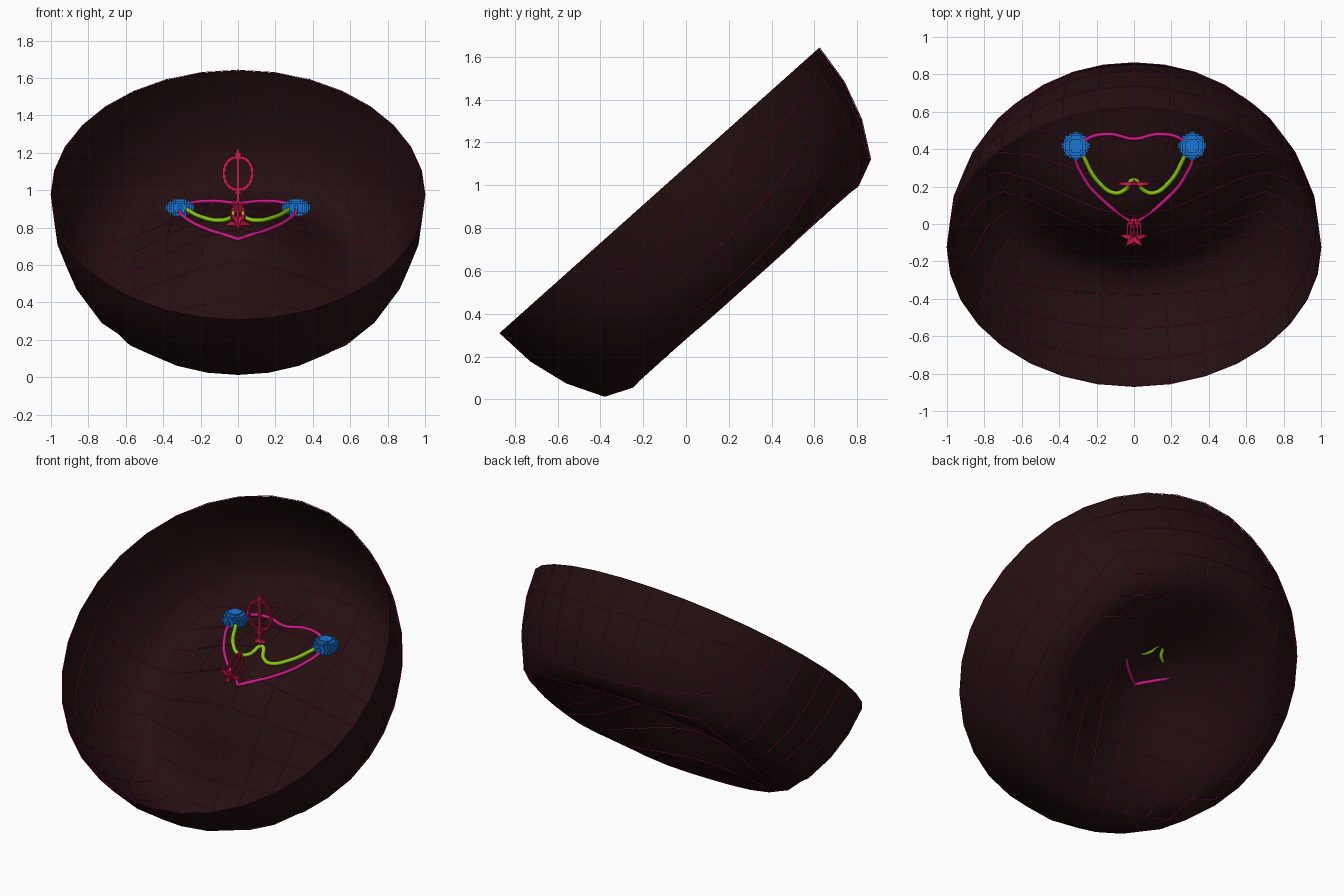
import bpy, bmesh, math
from mathutils import Vector, Matrix

if "Cube" in bpy.data.objects:
    bpy.data.objects.remove(bpy.data.objects["Cube"])

TILT = math.radians(41.75)
PLACE = Matrix.Translation((0, -0.125, 0.975)) @ Matrix.Rotation(TILT, 4, 'X')


def mat(name, rgb):
    m = bpy.data.materials.new(name)
    m.diffuse_color = (*rgb, 1)
    m.use_nodes = True
    m.node_tree.nodes["Principled BSDF"].inputs["Base Color"].default_value = m.diffuse_color
    return m


BROWN = mat("dark brown", (0.018, 0.005, 0.005))
PINK = mat("magenta", (0.62, 0.01, 0.24))
GREEN = mat("lime green", (0.26, 0.60, 0.004))
BLUE = mat("blue", (0.01, 0.18, 0.66))
RED = mat("crimson", (0.62, 0.01, 0.07))


def add(name, bm, material, smooth=False):
    me = bpy.data.meshes.new(name)
    bm.to_mesh(me)
    bm.free()
    for p in me.polygons:
        p.use_smooth = smooth
    me.materials.append(material)
    ob = bpy.data.objects.new(name, me)
    bpy.context.collection.objects.link(ob)
    return ob


def blocky(ob, depth):
    m = ob.modifiers.new("blocks", 'REMESH')
    m.mode = 'BLOCKS'
    m.octree_depth = depth
    m.scale = 0.9
    m.use_remove_disconnected = False


# Bowl: lower half of a quad sphere, its pole pushed up into a soft dimple
def bowl_mesh():
    bm = bmesh.new()
    n = 8
    ang = lambda i: math.tan(math.pi / 4 * (2 * i / n - 1))

    def vert(x, y, z):
        p = Vector((x, y, z)).normalized()
        t = max(0, 1 - (p - Vector((0, 0, -1))).length)
        p.z += 0.75 * (3 * t * t - 2 * t ** 3)
        return bm.verts.new(PLACE @ p)

    def patch(f, cols, rows):
        g = [[vert(*f(ang(i), ang(j))) for j in range(rows + 1)] for i in range(cols + 1)]
        for i in range(cols):
            for j in range(rows):
                bm.faces.new((g[i][j], g[i + 1][j], g[i + 1][j + 1], g[i][j + 1]))

    patch(lambda a, b: (b, a, -1), n, n)
    for k in range(4):
        c, s = round(math.cos(k * math.pi / 2)), round(math.sin(k * math.pi / 2))
        patch(lambda a, b: (c * a + s, s * a - c, b), n, n // 2)
    bmesh.ops.remove_doubles(bm, verts=bm.verts, dist=1e-4)
    bmesh.ops.recalc_face_normals(bm, faces=bm.faces)
    return bm


add("bowl", bowl_mesh(), BROWN, True)

# Thin grid lines along the bowl edges, nudged back and up
grid = add("bowl_grid_lines", bowl_mesh(), PINK)
w = grid.modifiers.new("wire", 'WIREFRAME')
w.thickness = 0.004
w.offset = 0
w.use_even_offset = False
grid.location = (0, 0.002, 0.002)


# Tubes through a few points
def tube(name, pts, radius, material, closed=False, sharp=()):
    cu = bpy.data.curves.new(name, 'CURVE')
    cu.dimensions = '3D'
    cu.bevel_depth = radius
    cu.bevel_resolution = 2
    cu.resolution_u = 8
    cu.use_fill_caps = True
    sp = cu.splines.new('BEZIER')
    sp.bezier_points.add(len(pts) - 1)
    sp.use_cyclic_u = closed
    for i, (b, p) in enumerate(zip(sp.bezier_points, pts)):
        b.co = p
        b.handle_left_type = b.handle_right_type = 'VECTOR' if i in sharp else 'AUTO'
    cu.materials.append(material)
    ob = bpy.data.objects.new(name, cu)
    bpy.context.collection.objects.link(ob)


half = [(0.17, 0.13), (0.27, 0.25), (0.31, 0.38), (0.25, 0.455), (0.13, 0.48)]
heart = [(0, 0)] + half + [(0, 0.455)] + [(-x, y) for x, y in reversed(half)]
tube("heart_loop", [(x, y, 0.738 + 0.425 * y) for x, y in heart], 0.01, PINK, True, (0,))

arm = [(0.28, 0.38, 0.90), (0.19, 0.225, 0.855), (0.10, 0.165, 0.838), (0.045, 0.185, 0.85)]
tube("green_strand", arm + [(0, 0.235, 0.89)] + [(-x, y, z) for x, y, z in reversed(arm)],
     0.012, GREEN)

# Blocky blue balls at the heart shoulders
for side, label in ((-1, "left"), (1, "right")):
    bm = bmesh.new()
    bmesh.ops.create_uvsphere(bm, u_segments=24, v_segments=14, radius=0.073,
                              matrix=Matrix.Translation((side * 0.312, 0.418, 0.907))
                              @ Matrix.Diagonal((1, 1, 0.66, 1)))
    blocky(add(label + "_ball", bm, BLUE), 4)


# Crimson pieces: ring outlines, bars and star fins
def box(bm, center, size):
    bmesh.ops.create_cube(bm, size=1, matrix=Matrix.Translation(center) @ Matrix.Diagonal((*size, 1)))


def ring(bm, matrix, rx, rz, t, seg=32, sides=6):
    loops = []
    for i in range(seg):
        a = 2 * math.pi * i / seg
        loops.append([bm.verts.new(matrix @ Vector((
            (rx + t * math.cos(b)) * math.cos(a), t * math.sin(b),
            (rz + t * math.cos(b)) * math.sin(a))))
            for b in (2 * math.pi * k / sides for k in range(sides))])
    for i in range(seg):
        p, q = loops[i], loops[(i + 1) % seg]
        for k in range(sides):
            bm.faces.new((p[k], p[(k + 1) % sides], q[(k + 1) % sides], q[k]))
    bmesh.ops.recalc_face_normals(bm, faces=bm.faces)


def star(bm, matrix, outer, inner, h):
    top, low = (bm.verts.new(matrix @ Vector((0, 0, s * h))) for s in (1, -1))
    rim = [bm.verts.new(matrix @ Vector((r * math.cos(a), r * math.sin(a), 0)))
           for r, a in ((inner if k % 2 else outer, math.pi / 2 + math.pi * k / 5)
                        for k in range(10))]
    for k in range(10):
        bm.faces.new((rim[k], rim[(k + 1) % 10], top))
        bm.faces.new((rim[(k + 1) % 10], rim[k], low))


bm = bmesh.new()
ring(bm, Matrix.Translation((0, 0.215, 1.09)), 0.077, 0.088, 0.009)
blocky(add("upright_ring", bm, RED), 5)

bm = bmesh.new()
box(bm, (0, 0.215, 1.075), (0.014, 0.014, 0.29))
box(bm, (0, 0.215, 1.195), (0.03, 0.016, 0.012))
box(bm, (0, 0.215, 0.985), (0.036, 0.018, 0.012))
add("ring_bar", bm, RED)

bm = bmesh.new()
star(bm, Matrix.Translation((0, 0.215, 0.925)) @ Matrix.Diagonal((1, 0.45, 1, 1)), 0.055, 0.022, 0.02)
add("ring_foot", bm, RED)

# Lower spindle: crossed narrow rings around a core, on a star base
lean = Matrix.Translation((0, -0.035, 0.865)) @ Matrix.Rotation(math.radians(-48), 4, 'X')
bm = bmesh.new()
for k in range(3):
    ring(bm, lean @ Matrix.Rotation(k * math.pi / 3, 4, 'Z'), 0.037, 0.082, 0.006, 24)
blocky(add("spindle_rings", bm, RED), 5)

bm = bmesh.new()
bmesh.ops.create_cone(bm, cap_ends=True, segments=6, radius1=0.012, radius2=0.006,
                      depth=0.2, matrix=lean)
star(bm, lean @ Matrix.Translation((0, 0, -0.055)), 0.082, 0.034, 0.022)
add("spindle_base", bm, RED)
